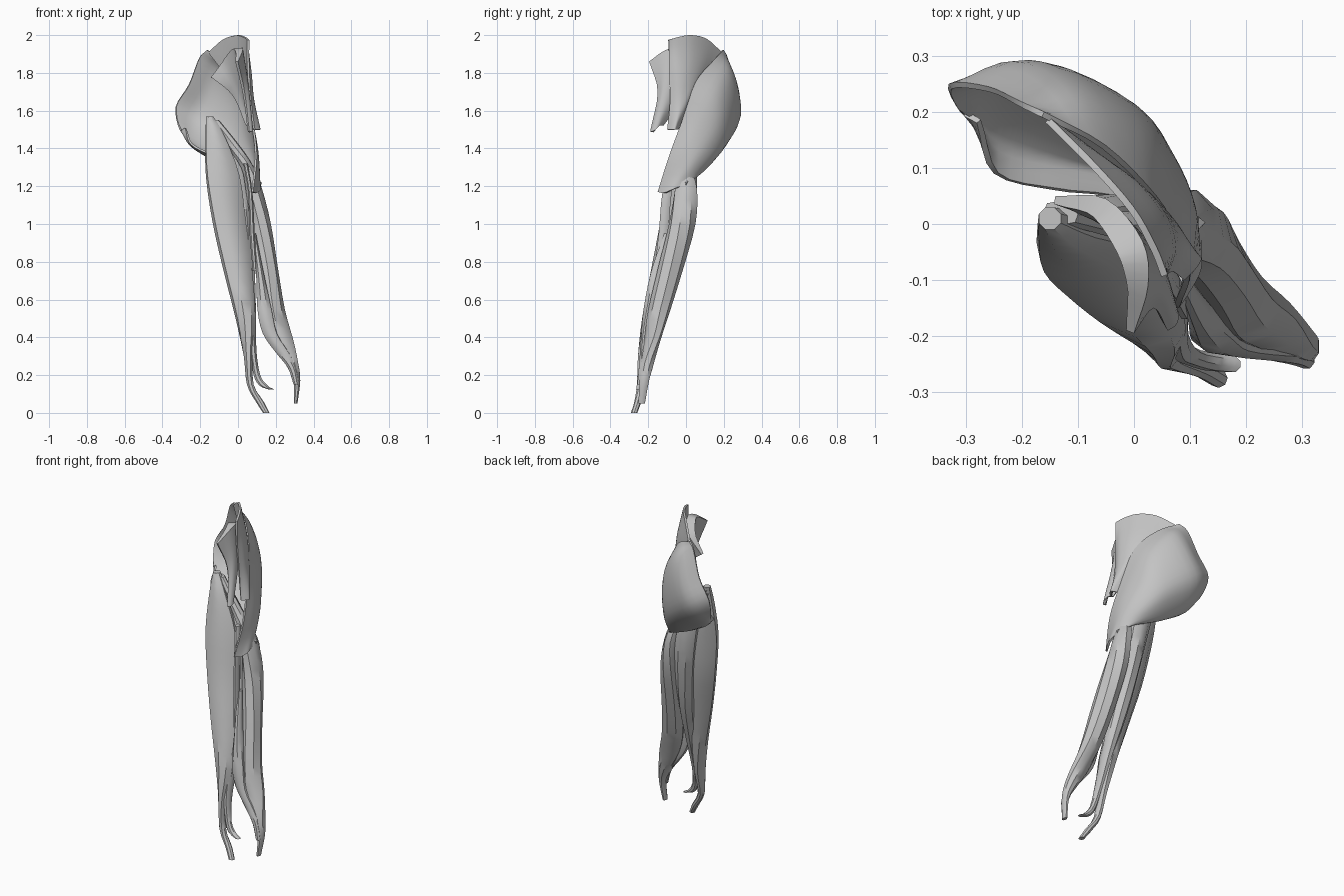
import bpy, bmesh, math
from mathutils import Vector

grey = bpy.data.materials.new("muscle grey")
grey.diffuse_color = (0.55, 0.55, 0.55, 1)


def spline(pts, n):
    """Catmull-Rom resampling of vectors of any size, n steps per span."""
    pts = [Vector(p) for p in pts]
    out = []
    for i in range(len(pts) - 1):
        b, c = pts[i], pts[i + 1]
        a = pts[i - 1] if i else b * 2 - c
        d = pts[i + 2] if i + 2 < len(pts) else c * 2 - b
        for k in range(n):
            t = k / n
            out.append(b + (c - a) * (0.5 * t) + (a * 2 - b * 5 + c * 4 - d) * (0.5 * t * t)
                       + (b * 3 - a - c * 3 + d) * (0.5 * t ** 3))
    return out + [pts[-1]]


def finish(bm, name, angle):
    bmesh.ops.recalc_face_normals(bm, faces=bm.faces)
    me = bpy.data.meshes.new(name)
    bm.to_mesh(me)
    bm.free()
    me.materials.append(grey)
    ob = bpy.data.objects.new(name, me)
    bpy.context.collection.objects.link(ob)
    bpy.context.view_layer.objects.active = ob
    ob.select_set(True)
    bpy.ops.object.shade_smooth_by_angle(angle=math.radians(angle))
    ob.select_set(False)


def sheet(name, rows, thick, edge=0.3, n=4):
    """Curved muscle sheet: outer surface through the rows, tapered inward thickness."""
    rows = [spline(r, n) for r in rows]
    cols = [spline(c, n) for c in zip(*rows)]
    U, V = len(cols), len(cols[0])
    bm = bmesh.new()
    outer, inner = {}, {}
    for u in range(U):
        for v in range(V):
            p = cols[u][v]
            du = cols[min(u + 1, U - 1)][v] - cols[max(u - 1, 0)][v]
            dv = cols[u][min(v + 1, V - 1)] - cols[u][max(v - 1, 0)]
            # the top edge may stay thick while the ends taper
            s = math.sin(math.pi * u / (U - 1)) * math.cos(math.pi / 2 * v / (V - 1))
            if edge < 0.5:
                s = math.sin(math.pi * u / (U - 1)) * math.sin(math.pi * v / (V - 1))
            f = min(edge, 0.3) + 0.7 * s
            outer[u, v] = bm.verts.new(p)
            inner[u, v] = bm.verts.new(p - du.cross(dv).normalized() * thick * f)
    for u in range(U - 1):
        for v in range(V - 1):
            q = [(u, v), (u + 1, v), (u + 1, v + 1), (u, v + 1)]
            bm.faces.new([outer[k] for k in q])
            bm.faces.new([inner[k] for k in reversed(q)])
    rim = ([(u, 0) for u in range(U)] + [(U - 1, v) for v in range(1, V)]
           + [(u, V - 1) for u in range(U - 2, -1, -1)] + [(0, v) for v in range(V - 2, 0, -1)])
    for a, b in zip(rim, rim[1:] + rim[:1]):
        bm.faces.new([outer[b], outer[a], inner[a], inner[b]])
    finish(bm, name, 50)


def strand(name, stations, sides=8, n=3):
    """Long muscle: stations are x, y, z, half width, half depth, turn in degrees."""
    bm = bmesh.new()
    rings = []
    for x, y, z, a, b, turn in spline(stations, n):
        r = math.radians(turn)
        ring = []
        for k in range(sides):
            t = 2 * math.pi * (k + 0.5) / sides
            p, q = a * math.cos(t) * 1.06, b * math.sin(t) * 1.06
            ring.append(bm.verts.new((x + p * math.cos(r) - q * math.sin(r),
                                      y + p * math.sin(r) + q * math.cos(r), z)))
        rings.append(ring)
    for A, B in zip(rings, rings[1:]):
        for k in range(sides):
            j = (k + 1) % sides
            bm.faces.new([A[k], A[j], B[j], B[k]])
    bm.faces.new(rings[0])
    bm.faces.new(rings[-1])
    finish(bm, name, 38)


# large outer buttock muscle, rows from upper edge down to the folded lower edge
sheet("buttock_muscle", [
    [(-.16, .20, 1.92), (-.05, .14, 1.86), (.04, .05, 1.75), (.08, -.02, 1.55), (.10, -.09, 1.36), (.08, -.15, 1.17)],
    [(-.205, .22, 1.88), (-.09, .235, 1.81), (.03, .165, 1.68), (.08, .07, 1.52), (.11, -.02, 1.36), (.10, -.12, 1.165)],
    [(-.26, .245, 1.74), (-.15, .285, 1.67), (0, .215, 1.55), (.07, .125, 1.43), (.11, .03, 1.32), (.12, -.08, 1.18)],
    [(-.33, .25, 1.62), (-.22, .28, 1.54), (-.06, .22, 1.43), (.03, .14, 1.34), (.09, .05, 1.27), (.12, -.03, 1.20)],
    [(-.31, .20, 1.50), (-.25, .17, 1.42), (-.13, .13, 1.34), (-.03, .10, 1.29), (.06, .06, 1.25), (.12, 0, 1.21)],
    [(-.28, .18, 1.51), (-.25, .09, 1.42), (-.14, .06, 1.36), (-.05, .05, 1.31), (.05, .02, 1.27), (.10, -.02, 1.22)],
], 0.035)

# middle hip fan
sheet("middle_hip_muscle", [
    [(-.15, .19, 1.91), (-.07, .11, 1.98), (0, .03, 2.0), (.04, -.04, 1.99), (.06, -.09, 1.975)],
    [(-.07, .13, 1.80), (0, .08, 1.82), (.05, .02, 1.82), (.07, -.04, 1.82), (.06, -.09, 1.83)],
    [(.03, .03, 1.65), (.07, .01, 1.65), (.085, -.02, 1.65), (.085, -.05, 1.65), (.07, -.085, 1.65)],
    [(.08, -.04, 1.5), (.10, -.05, 1.5), (.12, -.06, 1.5), (.11, -.08, 1.5), (.09, -.10, 1.5)],
], 0.04)

# small deep hip fan at the front, thick and rounded along its top
sheet("deep_hip_muscle", [
    [(-.14, .05, 1.775), (-.05, .045, 1.87), (.015, -.03, 1.93), (.025, -.11, 1.92), (.0, -.195, 1.86)],
    [(-.02, 0, 1.68), (.03, -.04, 1.70), (.055, -.08, 1.72), (.055, -.12, 1.72), (.035, -.15, 1.70)],
    [(.05, -.12, 1.52), (.07, -.14, 1.52), (.08, -.16, 1.50), (.075, -.18, 1.49), (.06, -.19, 1.49)],
], 0.05, 0.6)

# inner thigh muscle with its curling lower tendon
strand("inner_thigh_muscle", [
    (-.15, .01, 1.57, .02, .02, 0), (-.12, -.015, 1.46, .052, .035, 5),
    (-.08, -.045, 1.25, .09, .045, 15), (-.045, -.08, 1.0, .088, .05, 20),
    (0, -.13, .75, .075, .05, 20), (.04, -.18, .5, .05, .05, 15),
    (.055, -.215, .3, .025, .04, 0), (.065, -.24, .15, .018, .02, 0),
    (.115, -.255, .06, .02, .017, -20), (.15, -.275, 0, .016, .016, -20)])

# muscle behind it, ending in a forward-hooked tendon
strand("rear_thigh_muscle", [
    (-.14, .015, 1.53, .025, .02, 0), (-.06, .02, 1.4, .055, .03, 0),
    (-.01, .01, 1.2, .06, .045, 10), (.02, -.02, 1.0, .055, .05, 10),
    (.045, -.08, .75, .045, .05, 0), (.068, -.16, .5, .028, .04, 0),
    (.08, -.21, .33, .018, .03, 0), (.10, -.235, .2, .018, .016, 0),
    (.135, -.245, .145, .022, .016, 0), (.175, -.25, .125, .015, .014, 0)])

# outer thigh muscle, its long head starting at the seat bone
strand("outer_thigh_muscle", [
    (-.13, .02, 1.55, .03, .018, -20), (-.03, .0, 1.42, .035, .025, -20),
    (.05, -.01, 1.3, .035, .04, 0), (.085, 0, 1.18, .045, .06, 0),
    (.115, -.02, 1.0, .055, .068, 15), (.15, -.08, .77, .056, .065, 25),
    (.185, -.14, .55, .06, .055, 25), (.23, -.175, .4, .058, .04, 20),
    (.285, -.205, .26, .035, .035, 0), (.312, -.22, .17, .018, .025, 0),
    (.305, -.235, .05, .01, .018, 0)])

# short head of the outer muscle, widening below the gap
strand("short_outer_muscle", [
    (.085, -.10, .95, .01, .015, 0), (.115, -.155, .75, .02, .03, 0),
    (.14, -.195, .55, .038, .03, 0), (.17, -.21, .42, .038, .025, -10),
    (.235, -.22, .32, .035, .022, -10), (.285, -.23, .24, .022, .02, 0),
    (.308, -.24, .15, .014, .018, 0)])

# thin tendon edge below the buttock muscle
strand("front_tendon_edge", [
    (.04, -.06, 1.32, .012, .02, 0), (.065, -.10, 1.17, .012, .025, 0),
    (.075, -.12, .95, .014, .025, 0), (.09, -.15, .75, .012, .02, 0)])
